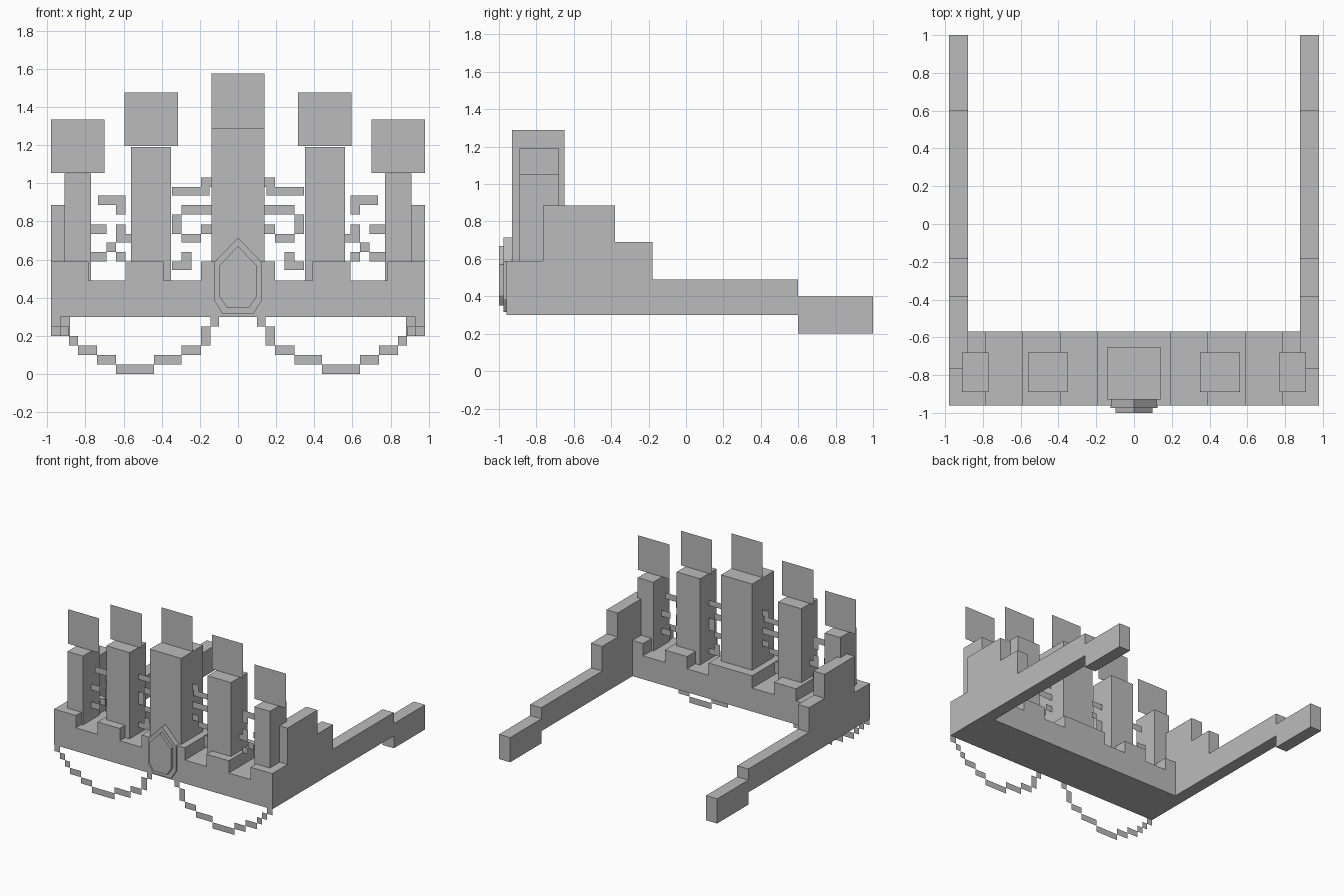
import bpy, bmesh

if "Cube" in bpy.data.objects:
    bpy.data.objects.remove(bpy.data.objects["Cube"], do_unlink=True)

grey = bpy.data.materials.new("stone grey")
grey.use_nodes = True
COLOUR = (0.5, 0.5, 0.5, 1)
grey.diffuse_color = COLOUR
grey.node_tree.nodes["Principled BSDF"].inputs["Base Color"].default_value = COLOUR


def finish(name, bm):
    mesh = bpy.data.meshes.new(name)
    bm.to_mesh(mesh)
    bm.free()
    mesh.materials.append(grey)
    obj = bpy.data.objects.new(name, mesh)
    bpy.context.collection.objects.link(obj)
    return obj


def prism(name, points, axis, start, end):
    """Extrude a 2D profile along x, y or z."""
    bm = bmesh.new()
    place = {"x": lambda a, b: (start, a, b), "y": lambda a, b: (a, start, b)}[axis]
    face = bm.faces.new([bm.verts.new(place(a, b)) for a, b in points])
    moved = bmesh.ops.extrude_face_region(bm, geom=[face])["geom"]
    shift = (end - start, 0, 0) if axis == "x" else (0, end - start, 0)
    bmesh.ops.translate(bm, vec=shift, verts=[v for v in moved if isinstance(v, bmesh.types.BMVert)])
    bmesh.ops.recalc_face_normals(bm, faces=bm.faces)
    return finish(name, bm)


def box(name, x0, x1, y0, y1, z0, z1):
    return prism(name, [(x0, z0), (x1, z0), (x1, z1), (x0, z1)], "y", y0, y1)


def sheets(name, rects, y, side=1):
    """Flat upright rectangles (x0, x1, z0, z1), mirrored by side."""
    bm = bmesh.new()
    for x0, x1, z0, z1 in rects:
        a, b = sorted((side * x0, side * x1))
        corners = [(a, z0), (b, z0), (b, z1), (a, z1)]
        bm.faces.new([bm.verts.new((x, y, z)) for x, z in corners])
    return finish(name, bm)


MID = -0.785

# Front band with raised blocks
merlons = [-0.98, -0.785, -0.59, -0.39, -0.195]
heights = [0.59, 0.49, 0.59, 0.49, 0.59]
top = []
for i, h in enumerate(heights):
    top.append((merlons[i], h))
    if i < 4:
        top.append((merlons[i + 1], h))
outline = top + [(-x, z) for x, z in reversed(top)]
prism("front_band", [(-0.98, 0.30)] + outline + [(0.98, 0.30)], "y", -0.96, -0.57)

# Stepped side arms with dropped ends
arm = [(-0.96, 0.30), (0.60, 0.30), (0.60, 0.20), (1.0, 0.20), (1.0, 0.40),
       (0.60, 0.40), (0.60, 0.49), (-0.18, 0.49), (-0.18, 0.69), (-0.38, 0.69),
       (-0.38, 0.885), (-0.765, 0.885), (-0.765, 0.59), (-0.96, 0.59)]
# The main arm and its end are separate solids
main = [arm[0], arm[1]] + arm[6:]
end = arm[2:6]
for label, s in (("left", 1), ("right", -1)):
    prism(label + "_arm", main, "x", s * 0.88, s * 0.98)
    prism(label + "_arm_end", end, "x", s * 0.88, s * 0.98)

# Towers and the flat panels standing on them
box("centre_tower", -0.14, 0.14, -0.93, -0.65, 0.49, 1.29)
sheets("centre_panel", [(-0.14, 0.14, 1.29, 1.575)], MID)

chain = [(0.93, 0.98, 0.25, 0.30), (0.885, 0.93, 0.20, 0.25), (0.84, 0.885, 0.15, 0.20),
         (0.74, 0.84, 0.10, 0.15), (0.64, 0.74, 0.05, 0.10), (0.44, 0.64, 0, 0.05),
         (0.295, 0.44, 0.05, 0.10), (0.195, 0.295, 0.10, 0.15),
         (0.145, 0.195, 0.15, 0.25), (0.10, 0.145, 0.25, 0.30)]
inner_web = [(0.14, 0.195, 0.98, 1.03), (0.15, 0.345, 0.935, 0.98),
             (0.14, 0.295, 0.835, 0.885), (0.295, 0.345, 0.735, 0.835),
             (0.195, 0.295, 0.69, 0.735), (0.14, 0.195, 0.735, 0.785),
             (0.245, 0.295, 0.59, 0.64), (0.245, 0.345, 0.545, 0.59)]
outer_web = [(0.59, 0.735, 0.885, 0.935), (0.59, 0.64, 0.835, 0.885),
             (0.69, 0.775, 0.735, 0.785), (0.59, 0.64, 0.735, 0.785),
             (0.56, 0.64, 0.69, 0.735), (0.64, 0.69, 0.64, 0.69),
             (0.59, 0.64, 0.59, 0.64), (0.69, 0.775, 0.59, 0.64)]

for label, s in (("left", 1), ("right", -1)):
    for part, cx, half, height, panel in (("middle", 0.455, 0.105, 1.19, 0.455),
                                          ("outer", 0.84, 0.07, 1.05, 0.84)):
        box(f"{label}_{part}_tower", s * cx - half, s * cx + half, -0.89, -0.68, 0.49, height)
        sheets(f"{label}_{part}_panel",
               [(panel - 0.14, panel + 0.14, height + 0.005, height + 0.285)], MID, s)
    # Hanging chain and the lattice between towers
    sheets(label + "_chain", chain, -0.958, s)
    sheets(label + "_inner_lattice", inner_web, MID, s)
    sheets(label + "_outer_lattice", outer_web, MID, s)


# Pointed gem with its mount
def gem(name, half, tip, upper, lower, base, foot, y0, y1):
    side = [(foot, base), (half, lower), (half, upper)]
    prism(name, side + [(0, tip)] + [(-x, z) for x, z in reversed(side)], "y", y0, y1)


gem("gem_mount", 0.125, 0.715, 0.585, 0.385, 0.315, 0.08, -0.975, -0.925)
gem("gem", 0.097, 0.67, 0.57, 0.405, 0.35, 0.06, -1.0, -0.97)
